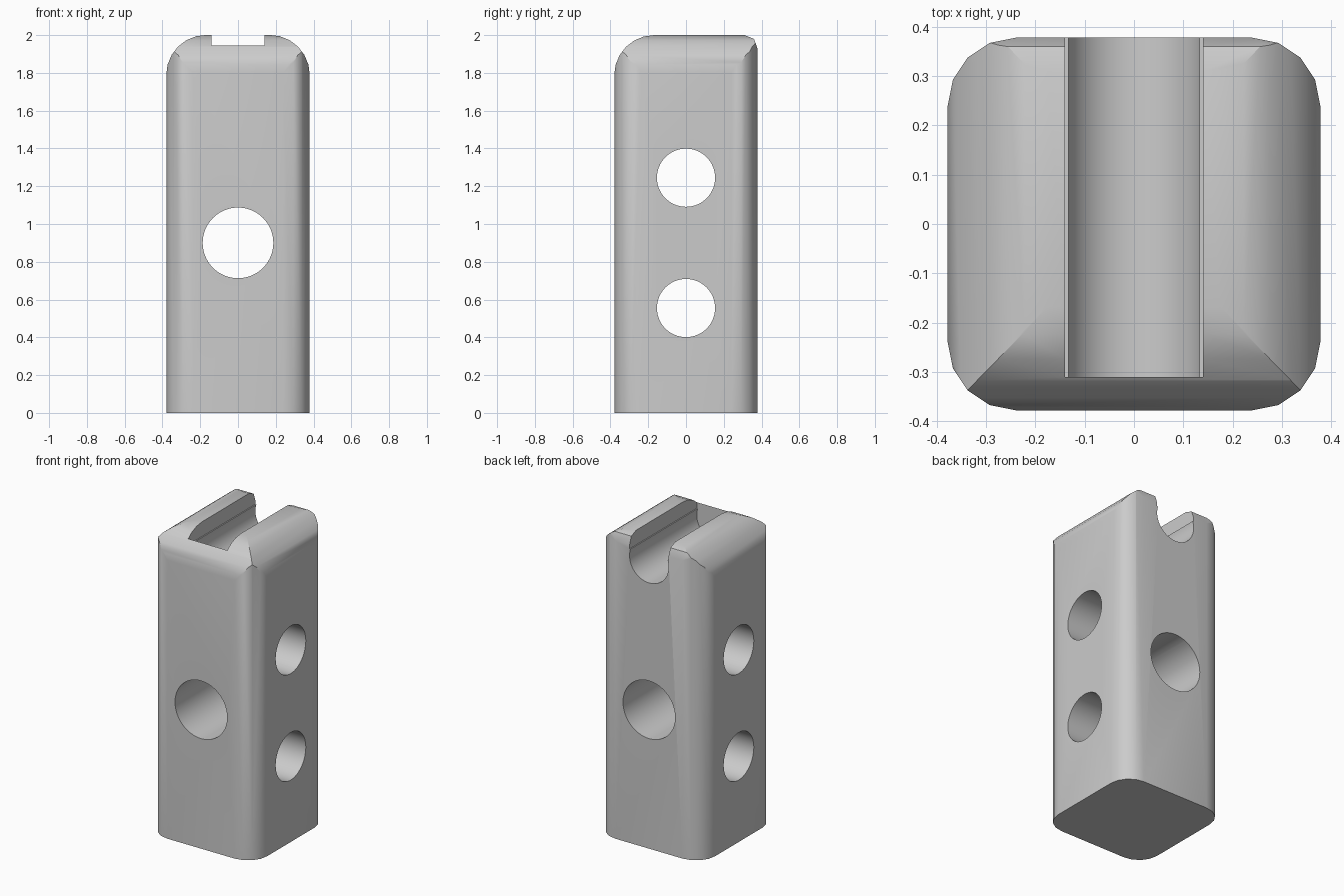
import bpy, bmesh
from math import sin, cos, pi, radians, sqrt
from mathutils import Vector

if "Cube" in bpy.data.objects:
    bpy.data.objects.remove(bpy.data.objects["Cube"])

HALF = 0.378     # half width of the square post
HEIGHT = 2.0

grey = bpy.data.materials.new("plain grey")
grey.use_nodes = True
grey.diffuse_color = (0.6, 0.6, 0.6, 1)
grey.node_tree.nodes["Principled BSDF"].inputs["Base Color"].default_value = grey.diffuse_color


def arc(cx, cy, r, start, end, steps):
    """Points along an arc, angles in degrees."""
    angles = [radians(start + (end - start) * i / steps) for i in range(steps + 1)]
    return [(cx + r * cos(a), cy + r * sin(a)) for a in angles]


def prism(name, profile, axis, low, high):
    """Extrude a 2D profile along an axis; the profile uses the other two axes."""
    place = {"x": lambda a, b, t: (t, a, b),
             "y": lambda a, b, t: (a, t, b),
             "z": lambda a, b, t: (a, b, t)}[axis]
    bm = bmesh.new()
    face = bm.faces.new([bm.verts.new(place(a, b, low)) for a, b in profile])
    grown = bmesh.ops.extrude_face_region(bm, geom=[face])["geom"]
    top = [v for v in grown if isinstance(v, bmesh.types.BMVert)]
    bmesh.ops.translate(bm, verts=top, vec=Vector(place(0, 0, high - low)))
    bmesh.ops.recalc_face_normals(bm, faces=bm.faces)
    mesh = bpy.data.meshes.new(name)
    bm.to_mesh(mesh)
    bm.free()
    mesh.materials.append(grey)
    obj = bpy.data.objects.new(name, mesh)
    bpy.context.collection.objects.link(obj)
    return obj


def combine(target, tool, operation):
    """Apply a boolean and remove the tool."""
    mod = target.modifiers.new("boolean", "BOOLEAN")
    mod.operation = operation
    mod.solver = "EXACT"
    mod.object = tool
    bpy.context.view_layer.objects.active = target
    bpy.ops.object.modifier_apply(modifier=mod.name)
    bpy.data.objects.remove(tool)


# Square post with rounded upright edges
r = 0.138
c = HALF - r
outline = (arc(c, c, r, 0, 90, 4) + arc(-c, c, r, 90, 180, 4)
           + arc(-c, -c, r, 180, 270, 4) + arc(c, -c, r, 270, 360, 4))
post = prism("post", outline, "z", 0, HEIGHT + 0.1)

# Rounded top, left and right
R = 0.212
side = arc(0.168, HEIGHT + 0.001 - R, R, 0, 90, 6)
mirrored = [(-x, z) for x, z in reversed(side)]
combine(post, prism("side_rounding", [(0.38, -1)] + side + mirrored + [(-0.38, -1)],
                    "y", -1, 1), "INTERSECT")

# Rounded top at the front, small bevel at the back
front = arc(-0.168, HEIGHT - R, R, 90, 180, 6)
back = [(0.38, -1), (0.38, 1.925), (0.36, 1.98), (0.31, HEIGHT)]
combine(post, prism("front_rounding", back + front + [(-0.38, -1)], "x", -1, 1), "INTERSECT")

# Keyhole slot along the top, open at the back
slot_r, neck, neck_z = 0.14, 0.133, 1.905
drop = sqrt(slot_r ** 2 - neck ** 2)
tilt = math_angle = 18.2
channel = arc(0, neck_z - drop, slot_r, 180 - tilt, 360 + tilt, 40)
slot = channel + [(slot_r, neck_z), (slot_r, 2.2), (-slot_r, 2.2), (-slot_r, neck_z)]
combine(post, prism("slot", slot, "y", -0.31, 1), "DIFFERENCE")

# Through holes: one large front to back, two smaller side to side
for axis, z, radius in (("y", 0.9, 0.187), ("x", 0.555, 0.154), ("x", 1.245, 0.154)):
    ring = arc(0, z, radius, 0, 360, 64)[:-1]
    combine(post, prism("hole", ring, axis, -1, 1), "DIFFERENCE")

# Smooth curves, sharp edges
bpy.ops.object.select_all(action="DESELECT")
post.select_set(True)
bpy.context.view_layer.objects.active = post
bpy.ops.object.shade_smooth_by_angle(angle=radians(30))
